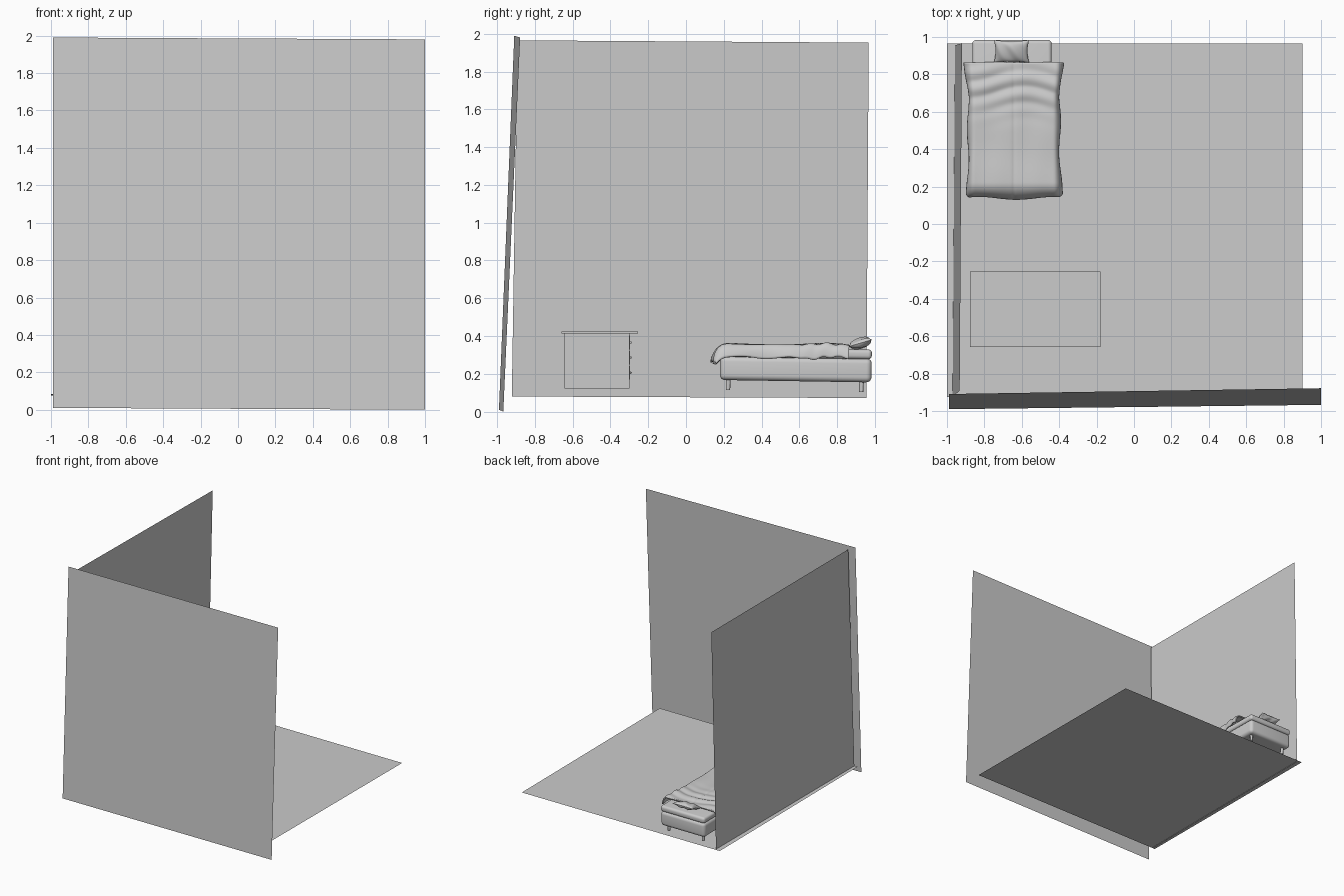
import bpy, bmesh, math
from math import sin, cos, pi
from mathutils import Matrix, Vector

if "Cube" in bpy.data.objects:
    bpy.data.objects.remove(bpy.data.objects["Cube"])


def make(name, verts, faces, smooth=False):
    me = bpy.data.meshes.new(name)
    me.from_pydata(verts, [], faces)
    ob = bpy.data.objects.new(name, me)
    bpy.context.collection.objects.link(ob)
    for p in me.polygons:
        p.use_smooth = smooth
    return ob


def box(name, lo, hi, bevel=0.0, seg=5):
    bm = bmesh.new()
    bmesh.ops.create_cube(bm, size=1)
    for v in bm.verts:
        v.co = [lo[i] + (v.co[i] + .5) * (hi[i] - lo[i]) for i in range(3)]
    if bevel:
        bmesh.ops.bevel(bm, geom=bm.edges[:], offset=bevel, segments=seg,
                        profile=.5, affect='EDGES')
    ob = make(name, [], [])
    bm.to_mesh(ob.data)
    bm.free()
    for p in ob.data.polygons:
        p.use_smooth = bevel > 0
    return ob


def grid(name, nu, nv, fn):
    verts = [fn(i / nu, j / nv) for j in range(nv + 1) for i in range(nu + 1)]
    w = nu + 1
    faces = [(j * w + i, j * w + i + 1, (j + 1) * w + i + 1, (j + 1) * w + i)
             for j in range(nv) for i in range(nu)]
    return make(name, verts, faces, True)


# Floor and the two leaning walls
quad = [(0, 1, 2, 3)]
make("floor", [(-1, -.925, .085), (.9, -.925, .085), (.9, .965, .076), (-1, .965, .076)], quad)
make("front_wall", [(-.99, -.99, .01), (1, -.967, 0), (1, -.878, 1.98), (-.99, -.909, 1.99)], quad)
make("left_wall", [(-.97, -.922, .08), (-.957, .955, .072), (-.92, .967, 1.953), (-.932, -.892, 1.965)], quad)

# Dresser, drawers towards +y
box("dresser_body", (-.862, -.643, .122), (-.193, -.3, .414))
box("dresser_top", (-.878, -.658, .414), (-.18, -.254, .425))
for r in range(3):
    z = .206 + .08 * r
    for c in range(2):
        x = -.6925 + .33 * c
        box("drawer_front", (x - .155, -.301, z - .036), (x + .155, -.296, z + .036))
        bm = bmesh.new()
        bmesh.ops.create_uvsphere(bm, u_segments=12, v_segments=8, radius=.006,
                                  matrix=Matrix.Translation((x, -.293, z)))
        knob = make("drawer_knob", [], [])
        bm.to_mesh(knob.data)
        bm.free()

# Bed, built level and then tipped slightly as a whole
CX = -.652
bed = [box("bed_base", (CX - .212, .18, .161), (CX + .212, .983, .287), .028),
       box("mattress", (CX - .212, .185, .283), (CX + .212, .983, .335), .02)]
for x in (CX - .165, CX + .165):
    for y in (.225, .93):
        bm = bmesh.new()
        bmesh.ops.create_cone(bm, cap_ends=True, segments=16, radius1=.011, radius2=.013,
                              depth=.065, matrix=Matrix.Translation((x, y, .142)))
        leg = make("bed_leg", [], [])
        bm.to_mesh(leg.data)
        bm.free()
        bed.append(leg)


def roll(a, flat, reach):
    """Flat run followed by a rounded drop: returns distance and drop (0-1)."""
    if a < flat:
        return a / flat * reach, 0
    t = (a - flat) / (1 - flat) * pi / 2
    return reach + (1 - reach) * sin(t), 1 - cos(t)


def duvet_point(u, v):
    s = 2 * u - 1
    d, side = roll(abs(s), .74, .89)
    f, foot = roll(v, .86, .9)
    half = .236 + .018 * max(0, 1 - v / .25) + .008 * v ** 6
    x = CX + .01 + math.copysign(d, s) * half
    x += .006 * side * sin(14 * v + 2 * s) + (.012 if s > 0 else 0) * side * v ** 8
    y = .862 - .715 * f + .008 * foot * sin(9 * u)
    z = .341 - .062 * side - .085 * foot
    z = max(z, .245) + .006 * side * sin(19 * v)
    # creases across the head end, softer puffs further down
    w = math.exp(-((v - .17) / .16) ** 2)
    z += .006 * w * (1 + sin(52 * v + 2.2 * sin(3.1 * s + 1)))
    z += .003 * (1 + sin(11 * v + 4 * s) * cos(5 * s - 6 * v))
    z -= .004 * math.exp(-(s / .03) ** 2) * (1 - side)
    return x, y, z


duvet = grid("duvet", 64, 90, duvet_point)
duvet.data.flip_normals()
sol = duvet.modifiers.new("thickness", 'SOLIDIFY')
sol.thickness = .01
sol.offset = 1
bed.append(duvet)

# Pillow: two puffed sheets with pulled-in sides and pointed corners
tilt = Matrix.Translation((CX - .003, .921, .368)) @ Matrix.Rotation(.3, 4, 'X')


def pillow_sheet(sign):
    def fn(u, v):
        a, b = 2 * u - 1, 2 * v - 1
        puff = ((1 - a * a) * (1 - b * b)) ** .45
        x = .095 * a * (1 - .1 * (1 - b * b) * a * a)
        y = .064 * b * (1 - .12 * (1 - a * a) * b * b)
        z = sign * .026 * puff + .004 * sin(7 * a + 3 * b) * puff
        return tilt @ Vector((x, y, z))
    return fn


for nm, sg in (("pillow_top", 1), ("pillow_bottom", -1)):
    sheet = grid(nm, 28, 20, pillow_sheet(sg))
    if sg < 0:
        sheet.data.flip_normals()
    bed.append(sheet)

pivot = Vector((0, .58, .25))
tip = Matrix.Translation(pivot) @ Matrix.Rotation(-.016, 4, 'X') @ Matrix.Translation(-pivot)
for ob in bed:
    ob.data.transform(tip)
